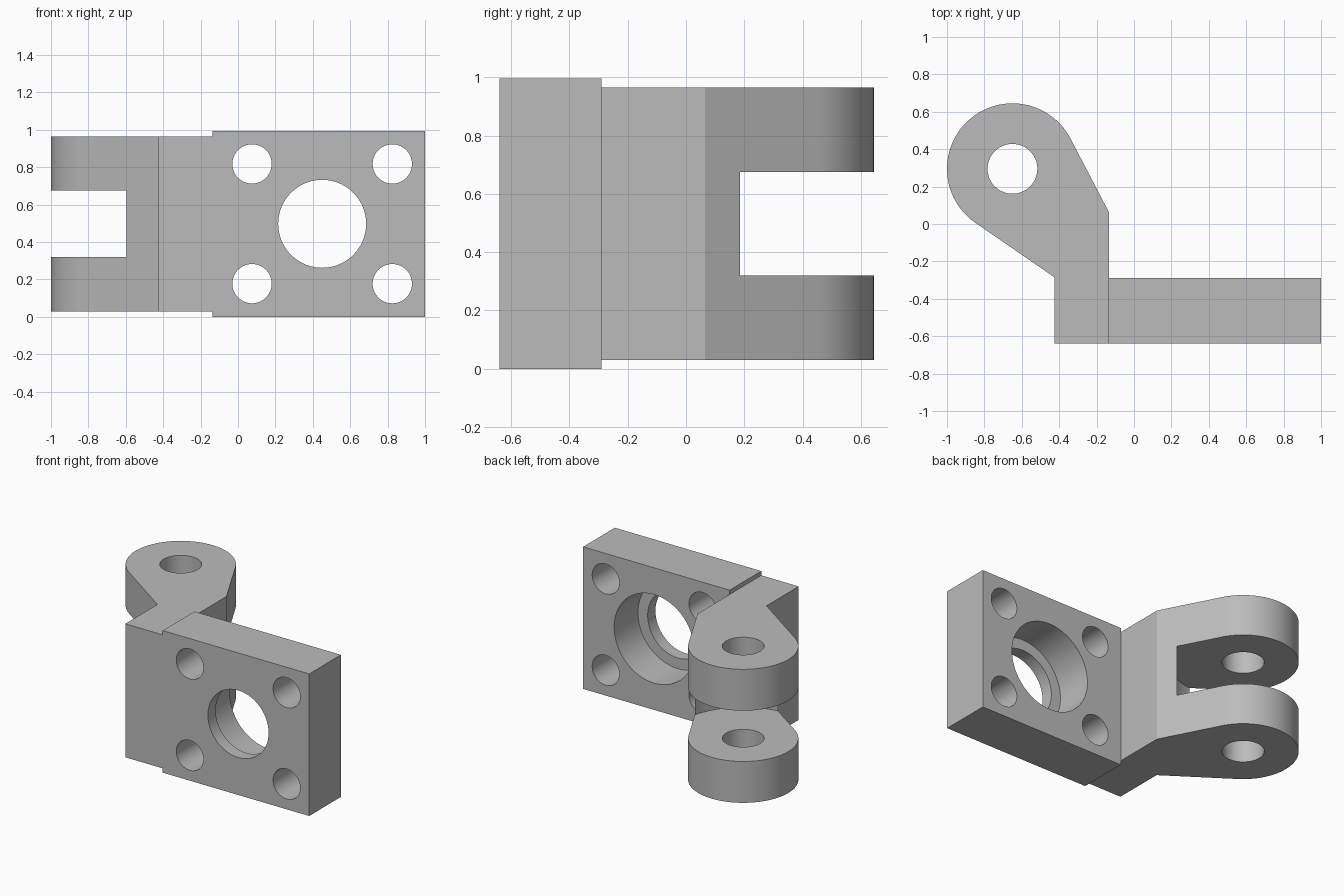
import bpy
import bmesh
from math import atan2, acos, hypot, cos, sin, pi
from mathutils import Matrix, Vector

cube = bpy.data.objects.get("Cube")
if cube:
    bpy.data.objects.remove(cube, do_unlink=True)

steel = bpy.data.materials.new("grey_steel")
steel.use_nodes = True
GREY = (0.5, 0.5, 0.5, 1)
steel.diffuse_color = GREY
steel.node_tree.nodes["Principled BSDF"].inputs["Base Color"].default_value = GREY

HEIGHT = 0.995
MID = HEIGHT / 2
FRONT, BACK, STEP = -0.64, -0.29, -0.135
PIN, LUG_R = Vector((-0.65, 0.295)), 0.35


def add_object(name, bm):
    bmesh.ops.recalc_face_normals(bm, faces=bm.faces)
    mesh = bpy.data.meshes.new(name)
    bm.to_mesh(mesh)
    bm.free()
    mesh.materials.append(steel)
    obj = bpy.data.objects.new(name, mesh)
    bpy.context.collection.objects.link(obj)
    return obj


def extrude_outline(name, points, bottom, top):
    bm = bmesh.new()
    face = bm.faces.new([bm.verts.new((x, y, bottom)) for x, y in points])
    grown = bmesh.ops.extrude_face_region(bm, geom=[face])["geom"]
    verts = [v for v in grown if isinstance(v, bmesh.types.BMVert)]
    bmesh.ops.translate(bm, verts=verts, vec=(0, 0, top - bottom))
    return add_object(name, bm)


def cylinder(name, start, end, radius):
    start, end = Vector(start), Vector(end)
    axis = end - start
    turn = axis.to_track_quat("Z", "Y").to_matrix().to_4x4()
    bm = bmesh.new()
    bmesh.ops.create_cone(bm, cap_ends=True, segments=96, radius1=radius,
                          radius2=radius, depth=axis.length,
                          matrix=Matrix.Translation((start + end) / 2) @ turn)
    return add_object(name, bm)


def cut(obj, cutters):
    bpy.context.view_layer.objects.active = obj
    for cutter in cutters:
        cutter.hide_render = True
        mod = obj.modifiers.new("cut", "BOOLEAN")
        mod.operation, mod.solver, mod.object = "DIFFERENCE", "EXACT", cutter
        bpy.ops.object.modifier_apply(modifier=mod.name)
        bpy.data.objects.remove(cutter, do_unlink=True)


def smooth(obj):
    bpy.ops.object.select_all(action="DESELECT")
    obj.select_set(True)
    bpy.context.view_layer.objects.active = obj
    bpy.ops.object.shade_smooth_by_angle(angle=pi / 9)


def tangent_angle(corner, side):
    # Direction from the pin to where a line from the corner touches the lug
    d = Vector(corner) - PIN
    return atan2(d.y, d.x) + side * acos(LUG_R / hypot(d.x, d.y))


# Mounting plate with a counterbored centre hole and four bolt holes
plate = extrude_outline("mounting_plate",
                        [(STEP, FRONT), (1, FRONT), (1, BACK), (STEP, BACK)],
                        0, HEIGHT)
bore_x = 0.45
holes = [cylinder("bore", (bore_x, FRONT - 0.1, MID), (bore_x, BACK + 0.1, MID), 0.235),
         cylinder("counterbore", (bore_x, FRONT + 0.086, MID), (bore_x, BACK + 0.1, MID), 0.31)]
for sx in (-1, 1):
    for sz in (-1, 1):
        x, z = bore_x + sx * 0.375, MID + sz * 0.32
        holes.append(cylinder("bolt_hole", (x, FRONT - 0.1, z), (x, BACK + 0.1, z), 0.105))
cut(plate, holes)
smooth(plate)

# Clevis arm: outline with two straight flanks tangent to the round lug
outer, inner = (STEP, 0.065), (-0.425, BACK + 0.005)
a0 = tangent_angle(outer, 1)
a1 = tangent_angle(inner, -1) + 2 * pi
STEPS = 56
arc = [PIN + LUG_R * Vector((cos(a), sin(a)))
       for a in (a0 + (a1 - a0) * i / STEPS for i in range(STEPS + 1))]
outline = [(inner[0], FRONT), (STEP, FRONT), outer, *arc, inner]
arm = extrude_outline("clevis_arm", outline, 0.03, HEIGHT - 0.03)

# Rounded clearance slot between the lugs, and the pin hole
cut(arm, [cylinder("slot", (*PIN, MID - 0.178), (*PIN, MID + 0.178), 0.466),
          cylinder("pin_hole", (*PIN, -0.2), (*PIN, HEIGHT + 0.2), 0.133)])
smooth(arm)
